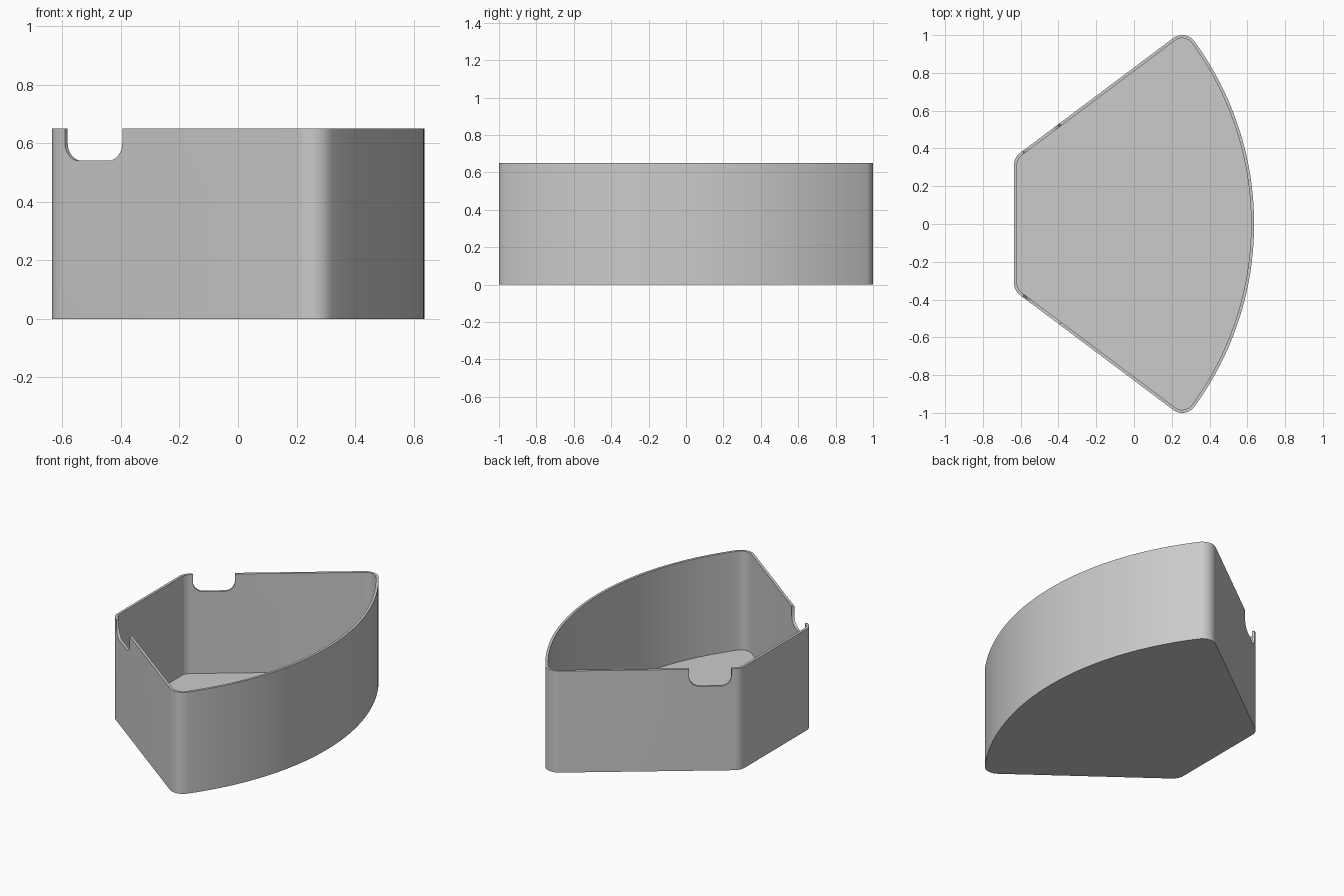
import bpy, bmesh
from math import atan2, cos, sin, pi
from mathutils import Matrix, Vector

if "Cube" in bpy.data.objects:
    bpy.data.objects.remove(bpy.data.objects["Cube"])

HEIGHT, WALL, FLOOR = 0.65, 0.016, 0.016
FILLET = 0.08
ARC_CENTRE, ARC_RADIUS = Vector((-1.0, 0)), 1.636
TIP, HEEL = Vector((0.255, 0.92)), Vector((-0.555, 0.3125))   # fillet centres
SIDE_ANGLE = atan2(0.8, -0.6)                                 # side wall normal

grey = bpy.data.materials.new("grey plastic")
grey.use_nodes = True
colour = (0.6, 0.6, 0.6, 1)
grey.diffuse_color = colour
grey.node_tree.nodes["Principled BSDF"].inputs["Base Color"].default_value = colour


def arc(centre, radius, start, end, steps):
    angles = [start + (end - start) * i / steps for i in range(steps + 1)]
    return [Vector((centre.x + radius * cos(a), centre.y + radius * sin(a))) for a in angles]


def outline(inset):
    """Rounded wedge: curved wide side, two straight sides, short flat end."""
    rim = atan2(TIP.y, TIP.x - ARC_CENTRE.x)
    half = arc(ARC_CENTRE, ARC_RADIUS - inset, 0, rim, 20)
    half += arc(TIP, FILLET - inset, rim, SIDE_ANGLE, 10)[1:]
    half += arc(HEEL, FILLET - inset, SIDE_ANGLE, pi, 8)
    return half + [Vector((p.x, -p.y)) for p in reversed(half[1:])]


def finish(bm, name):
    bmesh.ops.recalc_face_normals(bm, faces=bm.faces)
    mesh = bpy.data.meshes.new(name)
    bm.to_mesh(mesh)
    bm.free()
    mesh.materials.append(grey)
    obj = bpy.data.objects.new(name, mesh)
    bpy.context.collection.objects.link(obj)
    return obj


# Open tray: outer wall, rim, inner wall and floor as linked rings
bm = bmesh.new()
levels = [(0, 0), (0, HEIGHT), (WALL, HEIGHT), (WALL, FLOOR)]
rings = [[bm.verts.new((p.x, p.y, z)) for p in outline(d)] for d, z in levels]
for low, high in zip(rings, rings[1:]):
    for i in range(len(low)):
        j = (i + 1) % len(low)
        bm.faces.new((low[i], low[j], high[j], high[i]))
bm.faces.new(rings[0])
bm.faces.new(rings[-1])
tray = finish(bm, "tray")


# Round-bottomed notch cutter, square to the side wall
def notch_cutter(side):
    half_width, bottom, r = 0.1225, 0.54, 0.06
    right = Vector((half_width - r, bottom + r))
    left = Vector((-right.x, right.y))
    profile = arc(left, r, pi, 1.5 * pi, 8) + arc(right, r, 1.5 * pi, 2 * pi, 8)
    profile += [Vector((half_width, 0.8)), Vector((-half_width, 0.8))]
    bm = bmesh.new()
    face = bm.faces.new([bm.verts.new((p.x, -0.06, p.y)) for p in profile])
    new = bmesh.ops.extrude_face_region(bm, geom=[face])["geom"]
    bmesh.ops.translate(bm, vec=(0, 0.12, 0),
                        verts=[v for v in new if isinstance(v, bmesh.types.BMVert)])
    place = Matrix.Translation((-0.49, side * 0.455, 0))
    bm.transform(place @ Matrix.Rotation(side * atan2(0.6, 0.8), 4, 'Z'))
    cutter = finish(bm, "notch_cutter")
    cutter.hide_render = True
    return cutter


bpy.ops.object.select_all(action='DESELECT')
tray.select_set(True)
bpy.context.view_layer.objects.active = tray
for side in (-1, 1):
    cutter = notch_cutter(side)
    cut = tray.modifiers.new("notch", 'BOOLEAN')
    cut.operation, cut.solver, cut.object = 'DIFFERENCE', 'EXACT', cutter
    bpy.ops.object.modifier_apply(modifier=cut.name)
    bpy.data.objects.remove(cutter)

bpy.ops.object.shade_smooth_by_angle(angle=pi / 6)
